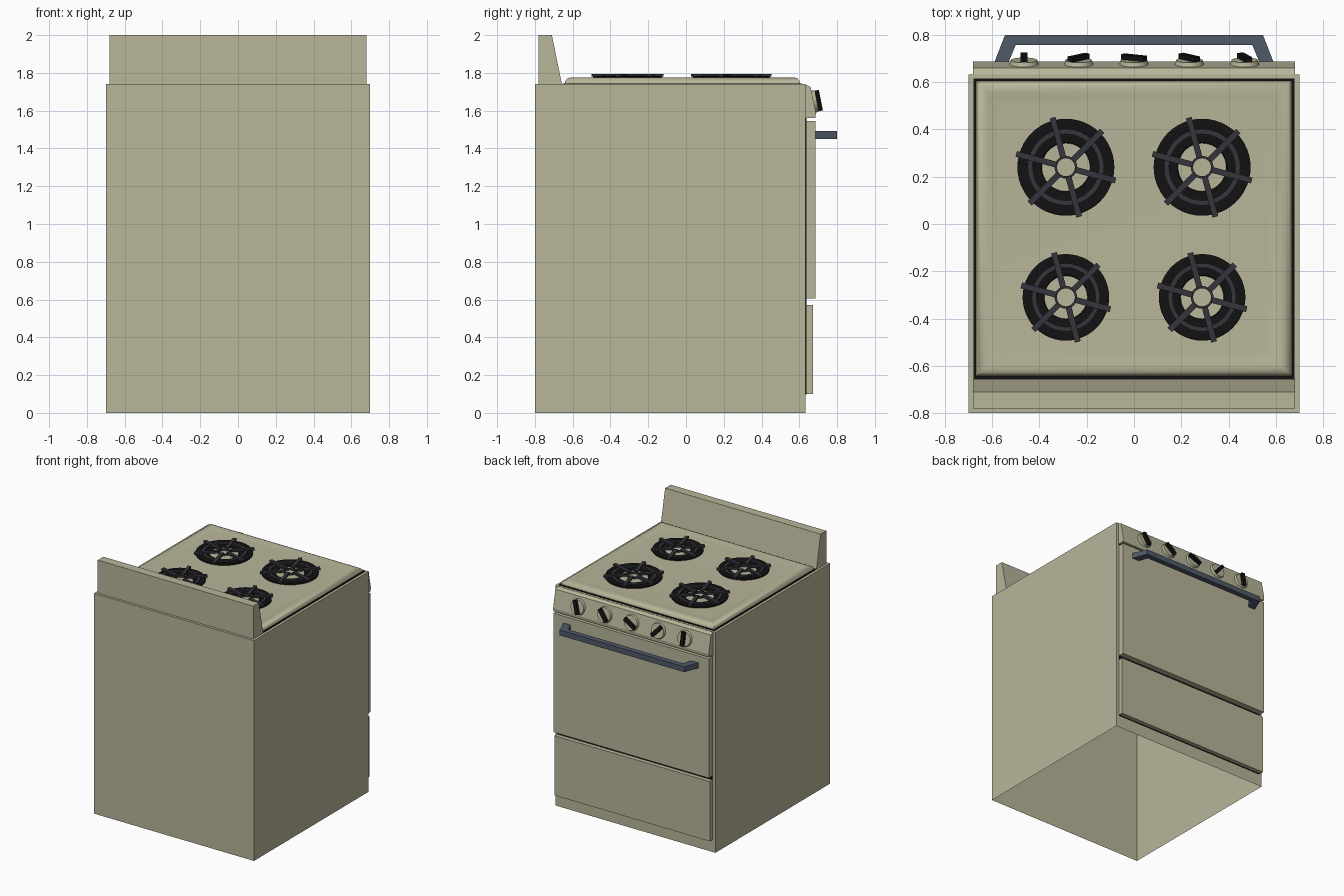
import bpy, bmesh, math
from mathutils import Matrix, Vector

if "Cube" in bpy.data.objects:
    bpy.data.objects.remove(bpy.data.objects["Cube"])


def mat(name, r, g, b):
    m = bpy.data.materials.new(name)
    m.diffuse_color = (r, g, b, 1)
    m.use_nodes = True
    m.node_tree.nodes["Principled BSDF"].inputs["Base Color"].default_value = m.diffuse_color
    return m


ENAMEL = mat("beige_enamel", 0.48, 0.465, 0.32)
BLACK = mat("black", 0.006, 0.006, 0.006)
IRON = mat("dark_iron", 0.036, 0.036, 0.046)
SLATE = mat("slate_handle", 0.08, 0.10, 0.14)


def finish(bm, name, material, smooth=False):
    bmesh.ops.recalc_face_normals(bm, faces=bm.faces)
    me = bpy.data.meshes.new(name)
    bm.to_mesh(me)
    bm.free()
    me.materials.append(material)
    ob = bpy.data.objects.new(name, me)
    bpy.context.collection.objects.link(ob)
    if smooth:
        bpy.context.view_layer.objects.active = ob
        ob.select_set(True)
        bpy.ops.object.shade_smooth_by_angle(angle=math.radians(35))
        ob.select_set(False)
    return ob


def add_box(bm, lo, hi, m=Matrix()):
    lo, hi = Vector(lo), Vector(hi)
    size = Matrix.Diagonal((*(hi - lo), 1))
    bmesh.ops.create_cube(bm, size=1, matrix=m @ Matrix.Translation((lo + hi) / 2) @ size)


def box(name, lo, hi, material):
    bm = bmesh.new()
    add_box(bm, lo, hi)
    return finish(bm, name, material)


def prism(name, points, offset, material):
    """Extrude a flat outline along an offset."""
    bm = bmesh.new()
    f = bm.faces.new([bm.verts.new(p) for p in points])
    res = bmesh.ops.extrude_face_region(bm, geom=[f], use_keep_orig=True)
    moved = [v for v in res["geom"] if isinstance(v, bmesh.types.BMVert)]
    bmesh.ops.translate(bm, verts=moved, vec=offset)
    return finish(bm, name, material)


def add_ring(bm, profile, centre, n=48):
    """Revolve a closed (radius, z) profile about a vertical axis."""
    cx, cy = centre
    rings = []
    for i in range(n):
        a = 2 * math.pi * i / n
        rings.append([bm.verts.new((cx + r * math.cos(a), cy + r * math.sin(a), z)) for r, z in profile])
    k = len(profile)
    for i in range(n):
        p, q = rings[i], rings[(i + 1) % n]
        for j in range(k):
            bm.faces.new((p[j], q[j], q[(j + 1) % k], p[(j + 1) % k]))


# Body shell, open underneath
bm = bmesh.new()
add_box(bm, (-0.70, -0.80, 0), (0.70, 0.632, 1.74))
bmesh.ops.delete(bm, geom=[f for f in bm.faces if f.calc_center_median().z < 0.01], context='FACES')
finish(bm, "body", ENAMEL)

# Backguard, with sloping front
prism("backguard", [(-0.68, y, z) for y, z in ((-0.78, 1.74), (-0.657, 1.74), (-0.71, 2.0), (-0.78, 2.0))],
      (1.36, 0, 0), ENAMEL)

# Control panel, leaning back
prism("control_panel", [(-0.68, y, z) for y, z in
      ((0.632, 1.56), (0.685, 1.56), (0.688, 1.585), (0.66, 1.725), (0.632, 1.738))], (1.36, 0, 0), ENAMEL)

# Door, drawer and black gaskets behind them
box("oven_door", (-0.68, 0.638, 0.605), (0.68, 0.685, 1.545), ENAMEL)
box("drawer", (-0.68, 0.638, 0.10), (0.68, 0.672, 0.572), ENAMEL)
box("gasket", (-0.675, 0.631, 0.098), (0.675, 0.639, 1.562), BLACK)

# Door handle
outline = [(0.59, 0.684), (0.545, 0.80), (-0.545, 0.80), (-0.59, 0.684),
           (-0.53, 0.684), (-0.50, 0.757), (0.50, 0.757), (0.53, 0.684)]
prism("door_handle", [(x, y, 1.45) for x, y in outline], (0, 0, 0.042), SLATE)

# Cooktop with rolled rim and shallow recess, on a black seam
box("cooktop_seam", (-0.679, -0.655, 1.735), (0.679, 0.615, 1.745), BLACK)
bm = bmesh.new()
loops = []
for d, z in ((0, 1.742), (0.004, 1.757), (0.014, 1.770), (0.03, 1.776), (0.045, 1.776),
             (0.07, 1.770), (0.10, 1.768)):
    x, y0, y1 = 0.668 - d, -0.643 + d, 0.605 - d
    loops.append([bm.verts.new(p) for p in ((-x, y0, z), (x, y0, z), (x, y1, z), (-x, y1, z))])
for a, b in zip(loops, loops[1:]):
    for i in range(4):
        bm.faces.new((a[i], a[(i + 1) % 4], b[(i + 1) % 4], b[i]))
bm.faces.new(loops[-1])
finish(bm, "cooktop", ENAMEL, True)

# Burners: black bowl ring, iron grate ring, hub and six spokes
for side, sx in (("left", -1), ("right", 1)):
    for row, cy, r in (("front", 0.24, 0.205), ("rear", -0.31, 0.183)):
        c, k = (sx * 0.288, cy), r / 0.205
        bm = bmesh.new()
        add_ring(bm, [(0.10 * k, 1.766), (0.105 * k, 1.772), (0.15 * k, 1.774), (0.19 * k, 1.783),
                      (r, 1.780), (r, 1.766)], c)
        finish(bm, f"burner_bowl_{row}_{side}", BLACK, True)
        bm = bmesh.new()
        for r0, r1 in ((0.14 * k, 0.162 * k), (0.038, 0.048)):
            add_ring(bm, [(r0, 1.772), (r1, 1.772), (r1, 1.786), (r0, 1.786)], c, 32)
        for i in range(6):
            m = Matrix.Translation((*c, 0)) @ Matrix.Rotation(math.radians(45 + 60 * i), 4, 'Z')
            add_box(bm, (0.042, -0.0125, 1.780), (r + 0.012, 0.0125, 1.795), m)
        finish(bm, f"grate_{row}_{side}", IRON)

# Control knobs, turned to different settings
t = math.radians(11.3)
for i, (x, a) in enumerate(((0.468, 20), (0.234, 40), (0, 62), (-0.234, -42), (-0.465, 0))):
    frame = Matrix(((-1, 0, 0, x), (0, -math.sin(t), math.cos(t), 0.675),
                    (0, math.cos(t), math.sin(t), 1.648), (0, 0, 0, 1)))
    bm = bmesh.new()
    bmesh.ops.create_cone(bm, cap_ends=True, segments=32, radius1=0.062, radius2=0.056, depth=0.02,
                          matrix=frame @ Matrix.Translation((0, 0, 0.008)))
    finish(bm, f"knob_dial_{i + 1}", ENAMEL, True)
    bm = bmesh.new()
    add_box(bm, (-0.014, -0.054, 0.015), (0.014, 0.054, 0.04), frame @ Matrix.Rotation(math.radians(a), 4, 'Z'))
    finish(bm, f"knob_grip_{i + 1}", BLACK)
